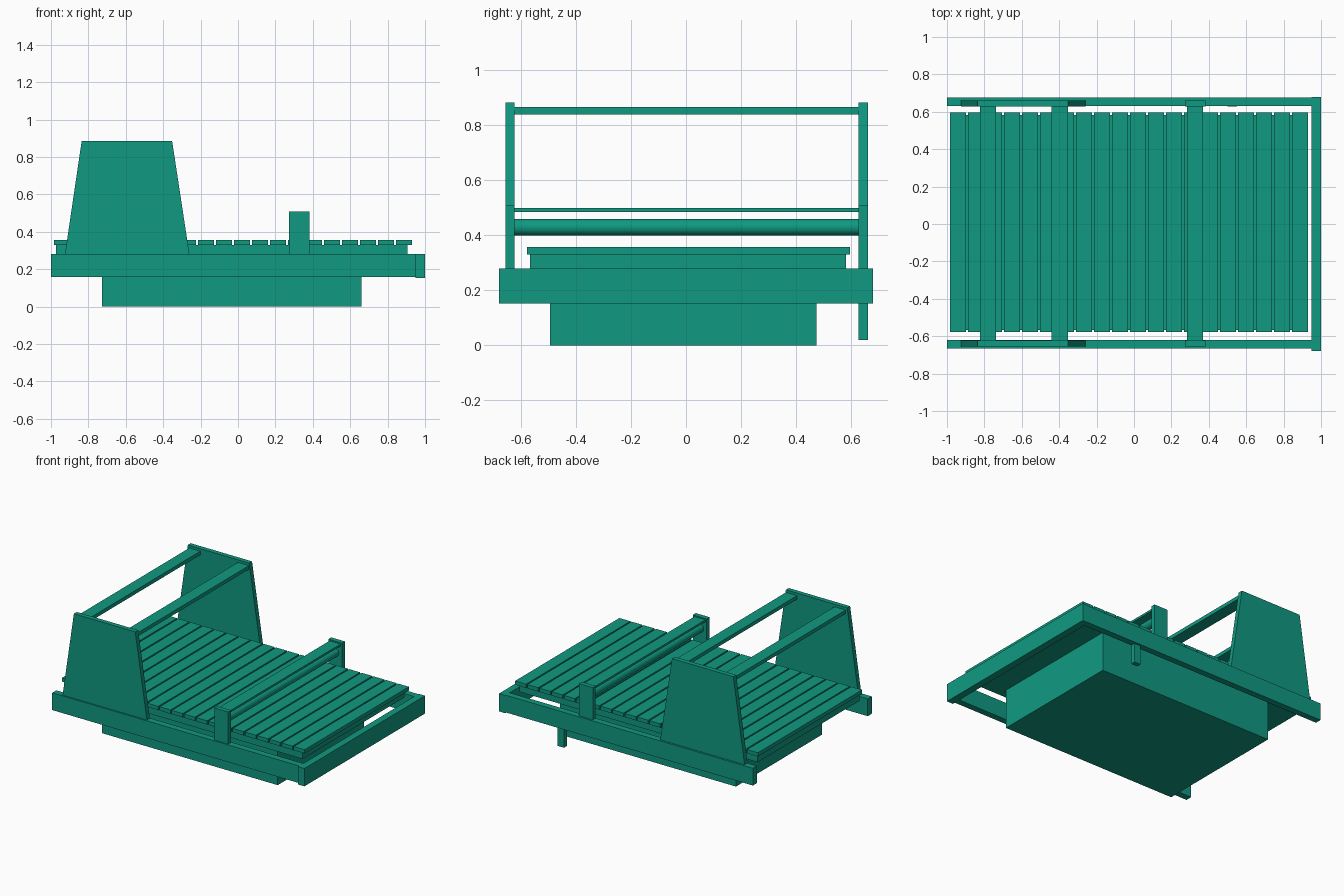
import bpy
import bmesh
from math import radians

cube = bpy.data.objects.get("Cube")
if cube:
    bpy.data.objects.remove(cube, do_unlink=True)

# Single painted finish
green = bpy.data.materials.new("teal_green")
green.use_nodes = True
colour = (0.005, 0.32, 0.22, 1)
green.diffuse_color = colour
green.node_tree.nodes["Principled BSDF"].inputs["Base Color"].default_value = colour


def finish(name, bm):
    bmesh.ops.recalc_face_normals(bm, faces=bm.faces)
    mesh = bpy.data.meshes.new(name)
    bm.to_mesh(mesh)
    bm.free()
    mesh.materials.append(green)
    obj = bpy.data.objects.new(name, mesh)
    bpy.context.collection.objects.link(obj)
    return obj


def box(name, x, y, z):
    """Box from (low, high) ranges on each axis."""
    bm = bmesh.new()
    bmesh.ops.create_cube(bm, size=1)
    for v in bm.verts:
        v.co = [r[0] if c < 0 else r[1] for r, c in zip((x, y, z), v.co)]
    return finish(name, bm)


def plate(name, outline, y):
    """Flat panel: an x-z outline extruded along y."""
    bm = bmesh.new()
    face = bm.faces.new([bm.verts.new((px, y[0], pz)) for px, pz in outline])
    grown = bmesh.ops.extrude_face_region(bm, geom=[face])["geom"]
    verts = [g for g in grown if isinstance(g, bmesh.types.BMVert)]
    bmesh.ops.translate(bm, verts=verts, vec=(0, y[1] - y[0], 0))
    return finish(name, bm)


FLOOR = 0.28
sides = {"front": (-0.656, -0.623), "back": (0.628, 0.661)}
rails = {"front": (-0.666, -0.62), "back": (0.63, 0.675)}
span = (-0.625, 0.63)

# Pedestal, bed and outer frame
box("base", (-0.727, 0.66), (-0.495, 0.475), (0, FLOOR))
box("bed", (-0.973, 0.906), (-0.567, 0.582), (FLOOR, 0.33))
box("end_plank", (0.95, 1), (-0.68, 0.68), (0.153, FLOOR))

# Slatted deck
for i in range(20):
    x = -0.985 + i * 0.0963
    box(f"slat_{i + 1}", (x, x + 0.086), (-0.578, 0.597), (0.33, 0.357))

# Rails, tapered side panels and short posts
panel = [(-0.925, FLOOR), (-0.26, FLOOR), (-0.352, 0.884), (-0.836, 0.884)]
for side, y in sides.items():
    box(f"{side}_rail", (-1, 0.95), rails[side], (0.157, FLOOR))
    plate(f"{side}_panel", panel, y)
    box(f"{side}_post", (0.273, 0.382), y, (FLOOR, 0.509))
box("hanging_peg", (0.5, 0.55), sides["back"], (0.02, 0.2))

# Cross bars between the panels and between the posts
for name, x, z in (("rear_bar", -0.824, (0.84, 0.866)),
                   ("middle_bar", -0.44, (0.84, 0.866)),
                   ("post_bar", 0.283, (0.485, 0.5))):
    box(name, (x, x + 0.087), span, z)

# Roller under the post bar
bpy.ops.mesh.primitive_cylinder_add(vertices=32, radius=0.03, depth=span[1] - span[0],
                                    location=(0.327, sum(span) / 2, 0.43),
                                    rotation=(radians(90), 0, 0))
roller = bpy.context.object
roller.name = "roller"
roller.data.materials.append(green)
bpy.ops.object.shade_smooth_by_angle()
